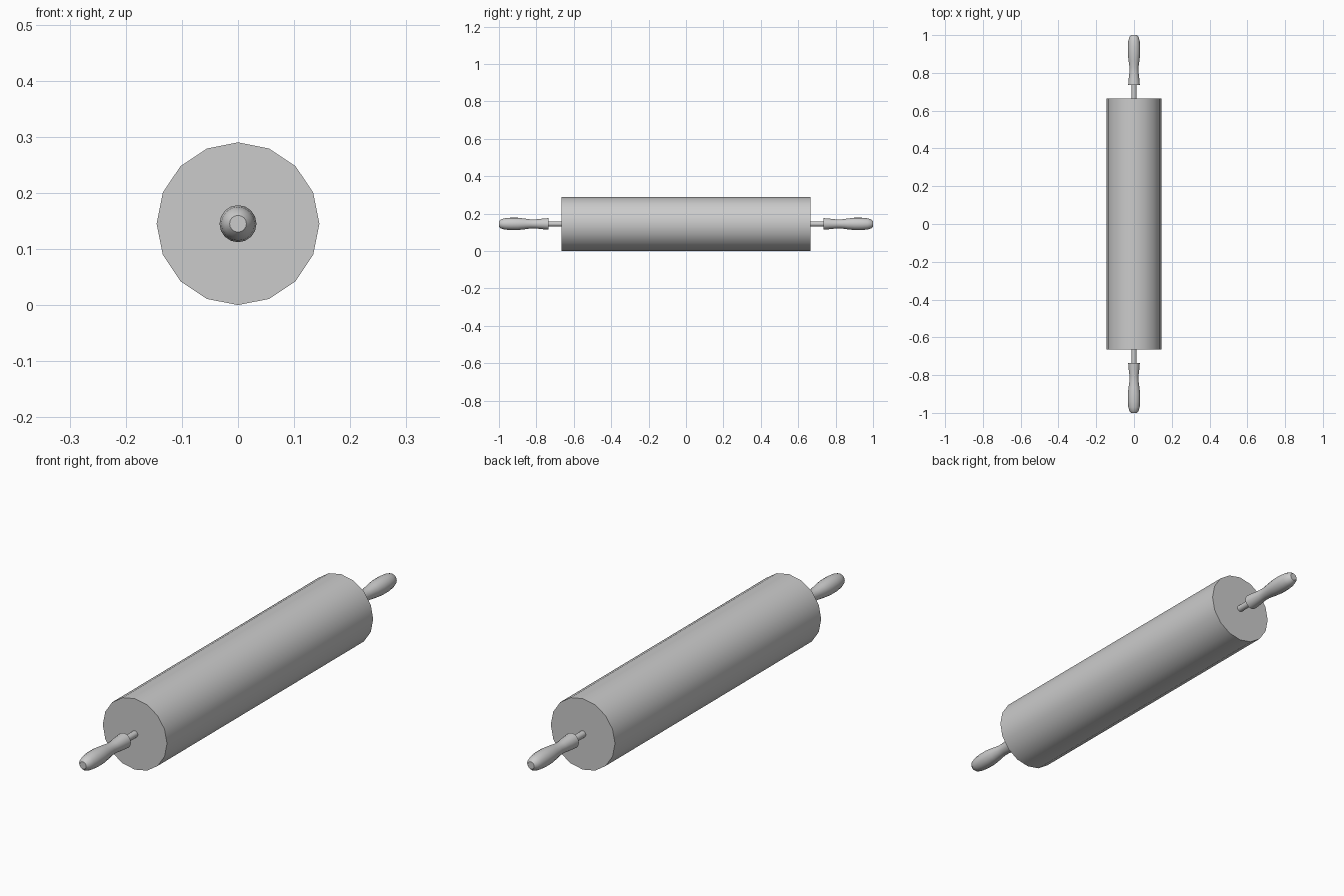
import bpy, bmesh, math

cube = bpy.data.objects.get("Cube")
if cube:
    bpy.data.objects.remove(cube, do_unlink=True)

AXIS_Z = 0.145
SIDES = 16

wood = bpy.data.materials.new("plain_grey")
wood.use_nodes = True
GREY = (0.6, 0.6, 0.6, 1)
wood.diffuse_color = GREY
wood.node_tree.nodes["Principled BSDF"].inputs["Base Color"].default_value = GREY


def turned(name, profile):
    """Turn a closed solid around the y axis from (y, radius) pairs."""
    bm = bmesh.new()
    rings = []
    for y, r in profile:
        angles = [2 * math.pi * i / SIDES for i in range(SIDES)]
        rings.append([bm.verts.new((r * math.cos(a), y, r * math.sin(a))) for a in angles])
    for a, b in zip(rings, rings[1:]):
        for i in range(SIDES):
            j = (i + 1) % SIDES
            bm.faces.new((a[i], a[j], b[j], b[i]))
    bm.faces.new(rings[0])
    bm.faces.new(rings[-1])
    bmesh.ops.recalc_face_normals(bm, faces=bm.faces)
    mesh = bpy.data.meshes.new(name)
    bm.to_mesh(mesh)
    bm.free()
    mesh.materials.append(wood)
    obj = bpy.data.objects.new(name, mesh)
    obj.location.z = AXIS_Z
    bpy.context.collection.objects.link(obj)
    bpy.ops.object.select_all(action="DESELECT")
    obj.select_set(True)
    bpy.context.view_layer.objects.active = obj
    bpy.ops.object.shade_smooth_by_angle(angle=math.radians(40))
    return obj


# Main cylinder
turned("roller", [(-0.665, 0.145), (0.665, 0.145)])

# Axle stubs and shaped grips at both ends
GRIP = [(0.735, 0.031), (0.77, 0.028), (0.805, 0.024), (0.83, 0.024),
        (0.865, 0.029), (0.9, 0.033), (0.94, 0.033), (0.97, 0.03),
        (0.99, 0.024), (1.0, 0.015)]
for side, sign in (("front", -1), ("back", 1)):
    turned(side + "_axle", [(sign * 0.66, 0.0135), (sign * 0.745, 0.0135)])
    turned(side + "_grip", [(sign * y, r) for y, r in GRIP])
